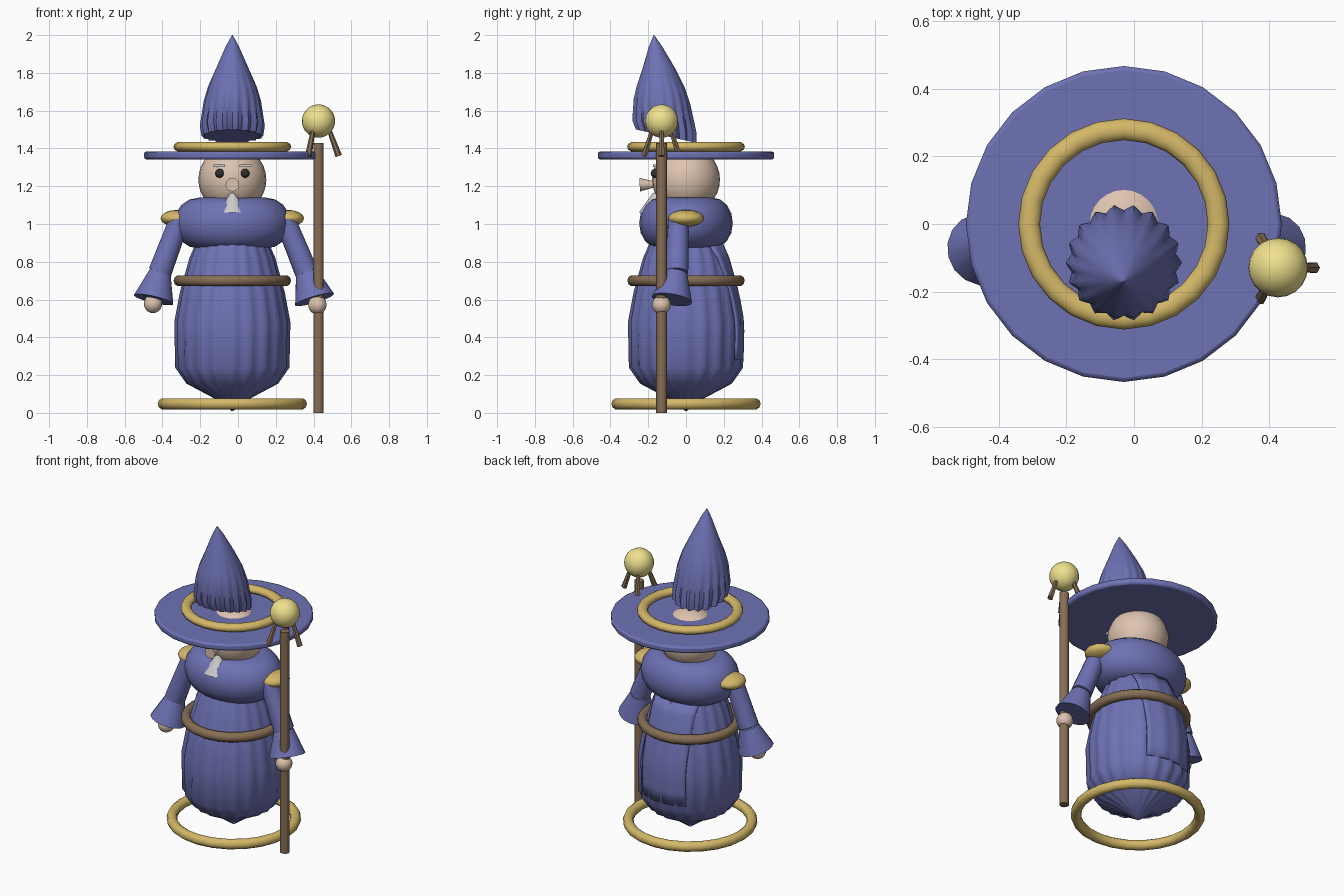
import bpy, bmesh, math
from mathutils import Vector

if "Cube" in bpy.data.objects:
    bpy.data.objects.remove(bpy.data.objects["Cube"])

CX = -0.03  # body axis


def mat(name, rgb):
    m = bpy.data.materials.new(name)
    m.diffuse_color = (*rgb, 1)
    m.use_nodes = True
    m.node_tree.nodes["Principled BSDF"].inputs["Base Color"].default_value = m.diffuse_color
    return m


BLUE = mat("blue_cloth", (0.156, 0.168, 0.456))
GOLD = mat("gold", (0.66, 0.48, 0.14))
SKIN = mat("skin", (0.73, 0.55, 0.43))
WOOD = mat("wood", (0.24, 0.155, 0.09))
GLOW = mat("pale_yellow", (0.87, 0.75, 0.27))
HAIR = mat("grey_hair", (0.6, 0.6, 0.6))
DARK = mat("dark", (0.03, 0.03, 0.03))


def finish(ob, name, m, angle=40):
    ob.name = name
    ob.data.materials.append(m)
    bpy.ops.object.select_all(action='DESELECT')
    ob.select_set(True)
    bpy.context.view_layer.objects.active = ob
    bpy.ops.object.shade_smooth_by_angle(angle=math.radians(angle))
    return ob


def ball(name, loc, size, m, seg=20, rings=14):
    bpy.ops.mesh.primitive_uv_sphere_add(segments=seg, ring_count=rings, radius=1, location=loc)
    ob = bpy.context.object
    ob.scale = size
    return finish(ob, name, m)


def ring(name, z, major, minor, m, scale=(1, 1, 1), minor_seg=10):
    bpy.ops.mesh.primitive_torus_add(major_segments=24, minor_segments=minor_seg, location=(CX, 0, z),
                                     major_radius=major, minor_radius=minor)
    ob = bpy.context.object
    ob.scale = scale
    return finish(ob, name, m)


def rod(name, a, b, ra, rb, m, seg=16):
    a, b = Vector(a), Vector(b)
    bpy.ops.mesh.primitive_cone_add(vertices=seg, radius1=ra, radius2=rb, depth=(b - a).length,
                                    location=(a + b) / 2)
    ob = bpy.context.object
    ob.rotation_euler = (b - a).to_track_quat('Z', 'Y').to_euler()
    return finish(ob, name, m)


def mesh_object(name, bm, m, angle=40):
    bmesh.ops.recalc_face_normals(bm, faces=bm.faces)
    me = bpy.data.meshes.new(name)
    bm.to_mesh(me)
    bm.free()
    ob = bpy.data.objects.new(name, me)
    bpy.context.collection.objects.link(ob)
    return finish(ob, name, m, angle)


def pleated(name, rows, folds, m):
    """Loft of wavy rings; rows are (radius, z, centre y, wave depth, tilt)."""
    bm = bmesh.new()
    n, loops = folds * 4, []
    for r, z, cy, amp, tilt in rows:
        loop = []
        for i in range(n):
            a = math.tau * i / n
            rr = r + amp * (math.cos(folds * a) - 0.5)
            y = rr * math.sin(a)
            loop.append(bm.verts.new((CX + rr * math.cos(a), cy + y, z - tilt * y)))
        loops.append(loop)
    for l0, l1 in zip(loops, loops[1:]):
        for i in range(n):
            j = (i + 1) % n
            bm.faces.new((l0[i], l0[j], l1[j], l1[i]))
    bm.faces.new(loops[0])
    bm.faces.new(loops[-1])
    return mesh_object(name, bm, m)


# Robe with a pointed underside
robe_profile = [(0.004, 0.01), (0.10, 0.08), (0.24, 0.155), (0.298, 0.24), (0.304, 0.48),
                (0.275, 0.64), (0.225, 0.82), (0.19, 0.90)]
waves = [0, 0.003, 0.006, 0.009, 0.007, 0.005, 0.005, 0.005]
pleated("robe", [(r, z, 0, w, 0) for (r, z), w in zip(robe_profile, waves)], 20, BLUE)


def robe_radius(z):
    for (r0, z0), (r1, z1) in zip(robe_profile, robe_profile[1:]):
        if z0 <= z <= z1:
            return r0 + (r1 - r0) * (z - z0) / (z1 - z0)
    return 0.19


# Narrow cloak panel lying on the back of the robe
bm = bmesh.new()
grid = []
for k in range(9):
    z = 0.90 - 0.62 * k / 8
    grid.append([])
    for i in range(13):
        x = 0.155 * (i / 6 - 1)
        r = robe_radius(z) + 0.006
        grid[k].append(bm.verts.new((CX + x, math.sqrt(r * r - x * x) + 0.004 * math.cos(i * 1.6), z)))
for k in range(8):
    for i in range(12):
        bm.faces.new((grid[k][i], grid[k + 1][i], grid[k + 1][i + 1], grid[k][i + 1]))
cloak = mesh_object("back_cloak", bm, BLUE)
cloak.modifiers.new("thickness", 'SOLIDIFY').thickness = 0.012

# Trims and shoulder collar
ring("hem_ring", 0.048, 0.364, 0.031, GOLD)
ring("belt", 0.70, 0.281, 0.030, WOOD)
ring("collar", 1.005, 0.175, 0.135, BLUE, (1, 0.8, 1), 16)

# Head and face
ball("head", (CX, 0, 1.235), (0.18, 0.18, 0.18), SKIN, 24, 16)
for s, side in ((-1, "left"), (1, "right")):
    ball("eye_" + side, (CX + s * 0.067, -0.163, 1.268), (0.024, 0.024, 0.024), DARK, 12, 8)
    bpy.ops.mesh.primitive_cube_add(size=1, location=(CX + s * 0.07, -0.155, 1.308))
    bpy.context.object.scale = (0.062, 0.04, 0.013)
    finish(bpy.context.object, "brow_" + side, HAIR)
rod("nose", (CX, -0.245, 1.208), (CX, -0.16, 1.21), 0.036, 0.014, SKIN, 12)
rod("beard", (CX, -0.165, 1.06), (CX, -0.165, 1.165), 0.085, 0.01, HAIR, 14)

# Arms, flared sleeves, hands and shoulder pads
for s, side in ((-1, "left"), (1, "right")):
    shift = 0.018 if s > 0 else 0
    shoulder = (CX + s * 0.28, -0.04, 1.02)
    elbow = (CX + s * 0.383 + shift / 2, -0.05, 0.745)
    cuff = (CX + s * 0.417 + shift, -0.075, 0.60)
    rod("arm_" + side, shoulder, elbow, 0.055, 0.062, BLUE)
    rod("sleeve_" + side, elbow, cuff, 0.058, 0.108, BLUE)
    hand = (0.42, -0.13, 0.572) if s > 0 else (-0.45, -0.09, 0.578)
    ball("hand_" + side, hand, (0.05, 0.05, 0.05), SKIN, 14, 10)
    ball("shoulder_pad_" + side, (CX + s * 0.29, 0, 1.03), (0.09, 0.095, 0.045), GOLD, 12, 8)

# Hat: brim, band and leaning pleated cone
bpy.ops.mesh.primitive_cylinder_add(vertices=24, radius=0.467, depth=0.042, location=(CX, 0, 1.363),
                                    rotation=(0, 0, 0))
brim = finish(bpy.context.object, "hat_brim", BLUE)
bev = brim.modifiers.new("soft_edge", 'BEVEL')
bev.width, bev.segments = 0.012, 2
ring("hat_band", 1.409, 0.280, 0.032, GOLD, (1, 1, 0.8))
pleated("hat_cone", [(0.158, 1.465, -0.105, 0.010, 0.22), (0.168, 1.52, -0.115, 0.008, 0.18),
                     (0.150, 1.65, -0.127, 0.004, 0.1), (0.127, 1.73, -0.133, 0.002, 0.05),
                     (0.088, 1.82, -0.143, 0, 0), (0.035, 1.94, -0.161, 0, 0),
                     (0.002, 2.0, -0.17, 0, 0)], 18, BLUE)

# Staff with orb and three splayed prongs
SX, SY = 0.426, -0.129
rod("staff", (SX, SY, 0), (SX, SY, 1.43), 0.029, 0.029, WOOD, 10)
ball("staff_orb", (SX, SY, 1.545), (0.088, 0.088, 0.088), GLOW)
for k in range(3):
    a = math.tau * k / 3
    c, d = math.cos(a), math.sin(a)
    rod("staff_prong_%d" % (k + 1), (SX + 0.107 * c, SY + 0.107 * d, 1.36),
        (SX + 0.06 * c, SY + 0.06 * d, 1.49), 0.018, 0.012, WOOD, 6)
